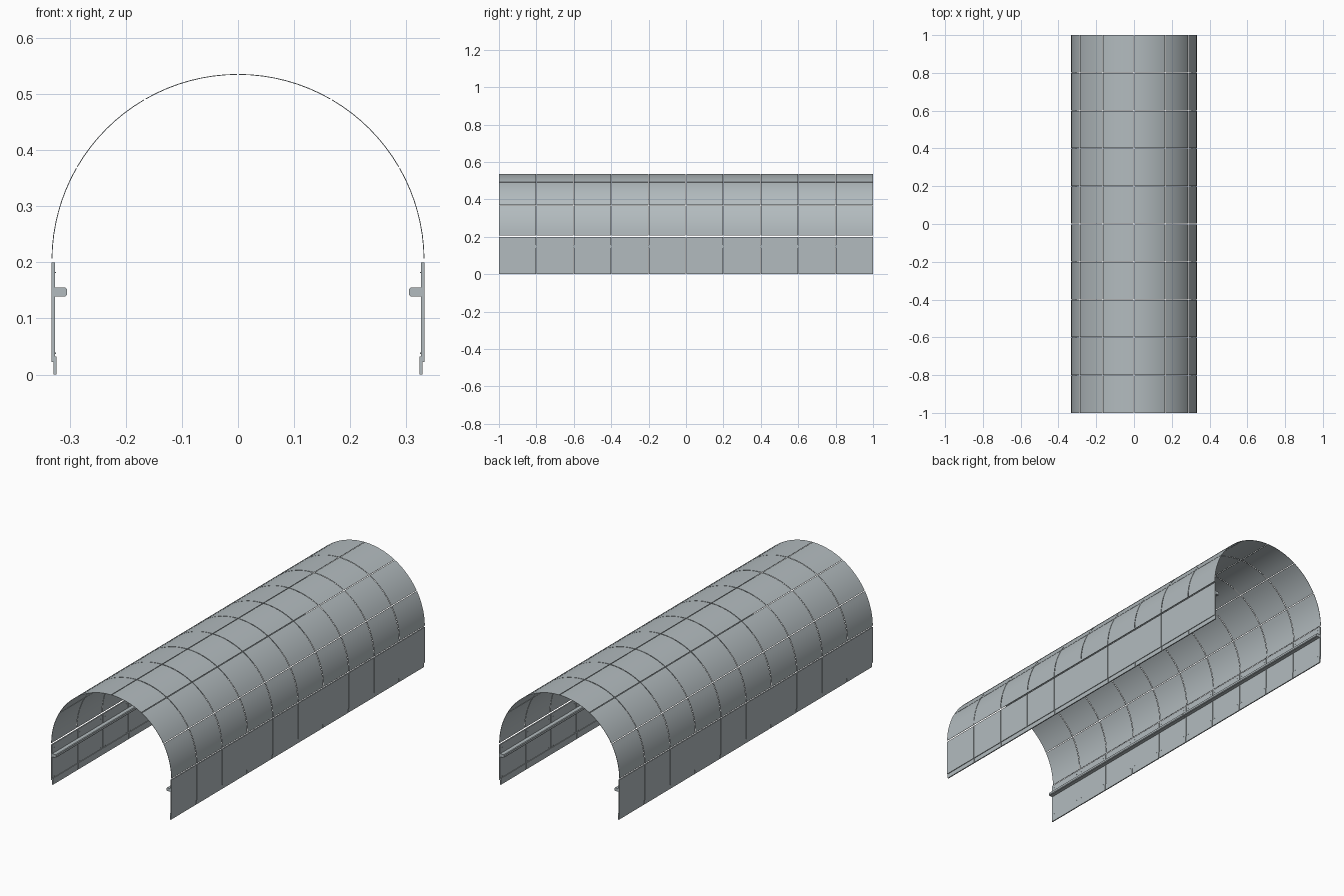
import bpy, bmesh, math

if "Cube" in bpy.data.objects:
    bpy.data.objects.remove(bpy.data.objects["Cube"])

LENGTH, BAYS = 2.0, 10
GAP = 0.003            # seam between neighbouring panels
RADIUS, SPRING = 0.3325, 0.2035
SKIN = 0.0015          # arch shell thickness

grey = bpy.data.materials.new("pale steel grey")
grey.diffuse_color = (0.45, 0.50, 0.52, 1)
grey.use_nodes = True
grey.node_tree.nodes["Principled BSDF"].inputs["Base Color"].default_value = grey.diffuse_color


def extrude_y(bm, profile, y0, y1):
    """Closed (x, z) profile swept from y0 to y1 as a capped solid."""
    a = [bm.verts.new((x, y0, z)) for x, z in profile]
    b = [bm.verts.new((x, y1, z)) for x, z in profile]
    n = len(profile)
    for i in range(n):
        j = (i + 1) % n
        bm.faces.new((a[i], a[j], b[j], b[i]))
    bm.faces.new(a[::-1])
    bm.faces.new(b)


def finish(bm, name):
    bmesh.ops.recalc_face_normals(bm, faces=bm.faces)
    me = bpy.data.meshes.new(name)
    bm.to_mesh(me)
    bm.free()
    me.materials.append(grey)
    ob = bpy.data.objects.new(name, me)
    bpy.context.collection.objects.link(ob)
    bpy.ops.object.select_all(action='DESELECT')
    ob.select_set(True)
    bpy.context.view_layer.objects.active = ob
    bpy.ops.object.shade_smooth_by_angle(angle=math.radians(30))
    return ob


def rect(x0, x1, z0, z1):
    return [(x0, z0), (x1, z0), (x1, z1), (x0, z1)]


def bays(count=BAYS):
    """Start and end of each bay, with seams between but flush outer ends."""
    step = LENGTH / count
    for i in range(count):
        y0 = -LENGTH / 2 + i * step
        yield (y0 + (GAP / 2 if i else 0),
               y0 + step - (GAP / 2 if i < count - 1 else 0))


def arch_panel(start, end, steps=8):
    angles = [start + (end - start) * i / steps for i in range(steps + 1)]
    pt = lambda r, t: (r * math.cos(t), SPRING + r * math.sin(t))
    return ([pt(RADIUS, t) for t in angles]
            + [pt(RADIUS - SKIN, t) for t in reversed(angles)])


# Vault: six curved panels of thirty degrees in every bay
bm = bmesh.new()
seam = GAP / 2 / RADIUS
for y0, y1 in bays():
    for k in range(6):
        t0 = math.radians(30 * k) + (0.01 if k == 0 else seam)
        t1 = math.radians(30 * (k + 1)) - (0.01 if k == 5 else seam)
        extrude_y(bm, arch_panel(t0, t1), y0, y1)
finish(bm, "arch_panels")

for side, label in ((1, "right"), (-1, "left")):
    flip = lambda profile: [(side * x, z) for x, z in profile]

    # Upright wall panels
    bm = bmesh.new()
    for y0, y1 in bays():
        extrude_y(bm, flip(rect(0.3265, 0.3325, 0.022, 0.2)), y0, y1)
    finish(bm, label + "_wall_panels")

    # Kick plates lapped behind the foot of the wall
    bm = bmesh.new()
    for y0, y1 in bays():
        extrude_y(bm, flip([(0.3235, 0), (0.329, 0), (0.329, 0.022),
                            (0.3265, 0.022), (0.3265, 0.032), (0.3235, 0.032)]), y0, y1)
    finish(bm, label + "_kick_plates")

    # Guide rail with a chamfered nose
    bm = bmesh.new()
    for y0, y1 in bays(2):
        extrude_y(bm, flip([(0.3265, 0.139), (0.308, 0.139), (0.305, 0.142),
                            (0.305, 0.152), (0.308, 0.155), (0.3265, 0.155)]), y0, y1)
    finish(bm, label + "_guide_rail")

    # Small fixing heads in the corners of each wall panel
    bm = bmesh.new()
    for y0, y1 in bays():
        for y in (y0 + 0.015, y1 - 0.015):
            for z in (0.038, 0.182):
                extrude_y(bm, flip(rect(0.3245, 0.3265, z - 0.001, z + 0.001)),
                          y - 0.001, y + 0.001)
    finish(bm, label + "_fixings")
